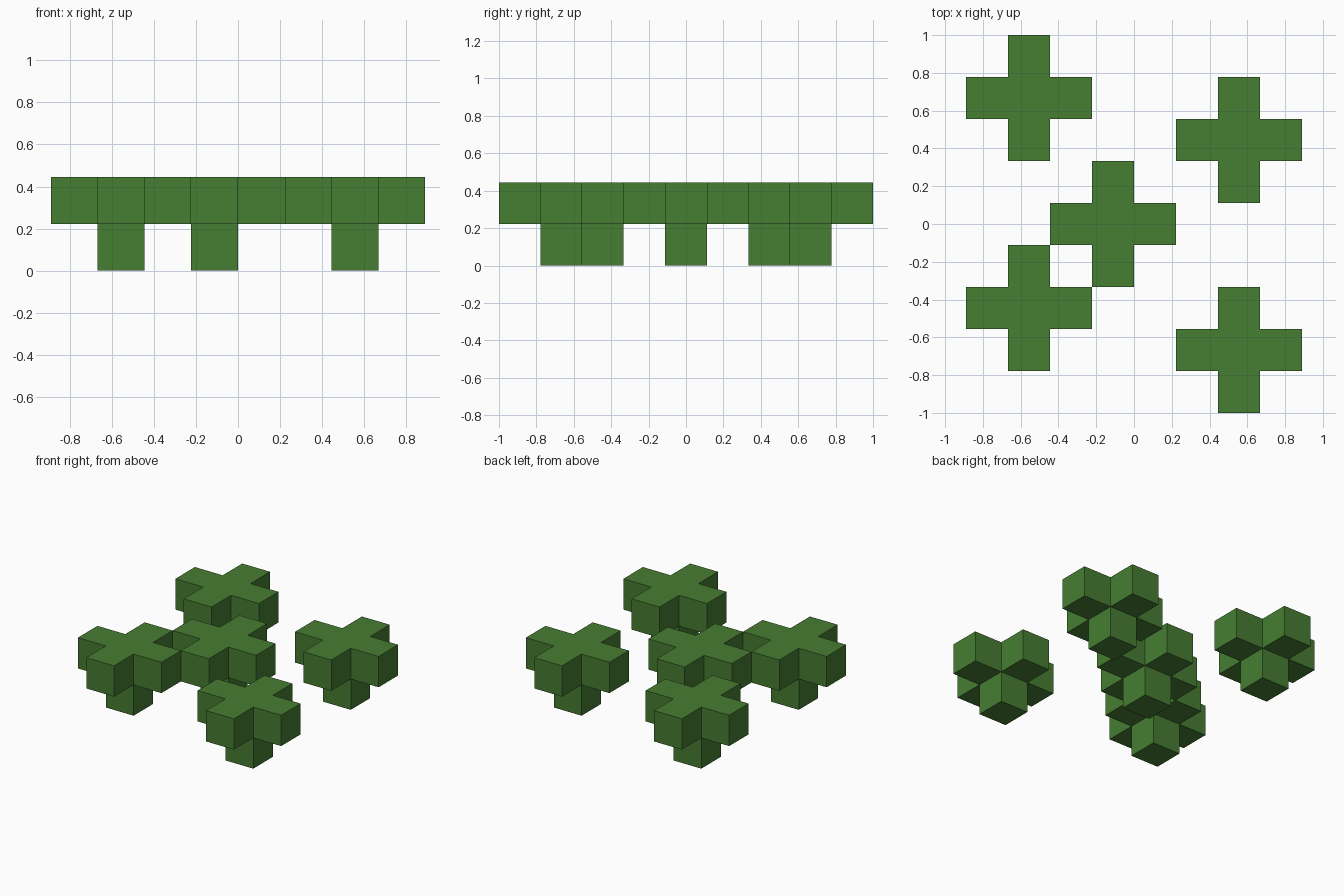
import bpy
import bmesh
from mathutils import Vector

if "Cube" in bpy.data.objects:
    bpy.data.objects.remove(bpy.data.objects["Cube"])

U = 2 / 9  # edge of one cube

green = bpy.data.materials.new("leaf_green")
green.diffuse_color = (0.061, 0.205, 0.032, 1)
green.use_nodes = True
green.node_tree.nodes["Principled BSDF"].inputs["Base Color"].default_value = green.diffuse_color


def make_cross_block(name, cx, cy):
    """Plus-shaped slab of five cubes with a one-cube stem under its middle."""
    bm = bmesh.new()
    # plus-shaped top made of five squares
    for ax, ay in ((0, 0), (1, 0), (-1, 0), (0, 1), (0, -1)):
        corners = ((-.5, -.5), (.5, -.5), (.5, .5), (-.5, .5))
        bm.faces.new([bm.verts.new(((ax + dx) * U, (ay + dy) * U, 2 * U))
                      for dx, dy in corners])
    bmesh.ops.remove_doubles(bm, verts=bm.verts[:], dist=1e-4)

    # slab thickness
    out = bmesh.ops.extrude_face_region(bm, geom=bm.faces[:], use_keep_orig=True)
    lower = [g for g in out["geom"] if isinstance(g, bmesh.types.BMVert)]
    bmesh.ops.translate(bm, verts=lower, vec=(0, 0, -U))
    bmesh.ops.recalc_face_normals(bm, faces=bm.faces[:])

    # stem pulled down from the middle square of the underside
    middle = min(bm.faces, key=lambda f: (f.calc_center_median() - Vector((0, 0, U))).length)
    stem = bmesh.ops.extrude_discrete_faces(bm, faces=[middle])["faces"][0]
    bmesh.ops.translate(bm, verts=stem.verts[:], vec=(0, 0, -U))
    bmesh.ops.recalc_face_normals(bm, faces=bm.faces[:])

    mesh = bpy.data.meshes.new(name)
    bm.to_mesh(mesh)
    bm.free()
    mesh.materials.append(green)
    obj = bpy.data.objects.new(name, mesh)
    obj.location = (cx * U, cy * U, 0)
    bpy.context.collection.objects.link(obj)


# block positions counted in cube widths
for name, cx, cy in (
    ("cross_block_back_left", -2.5, 3),
    ("cross_block_back_right", 2.5, 2),
    ("cross_block_middle", -0.5, 0),
    ("cross_block_front_left", -2.5, -2),
    ("cross_block_front_right", 2.5, -3),
):
    make_cross_block(name, cx, cy)
